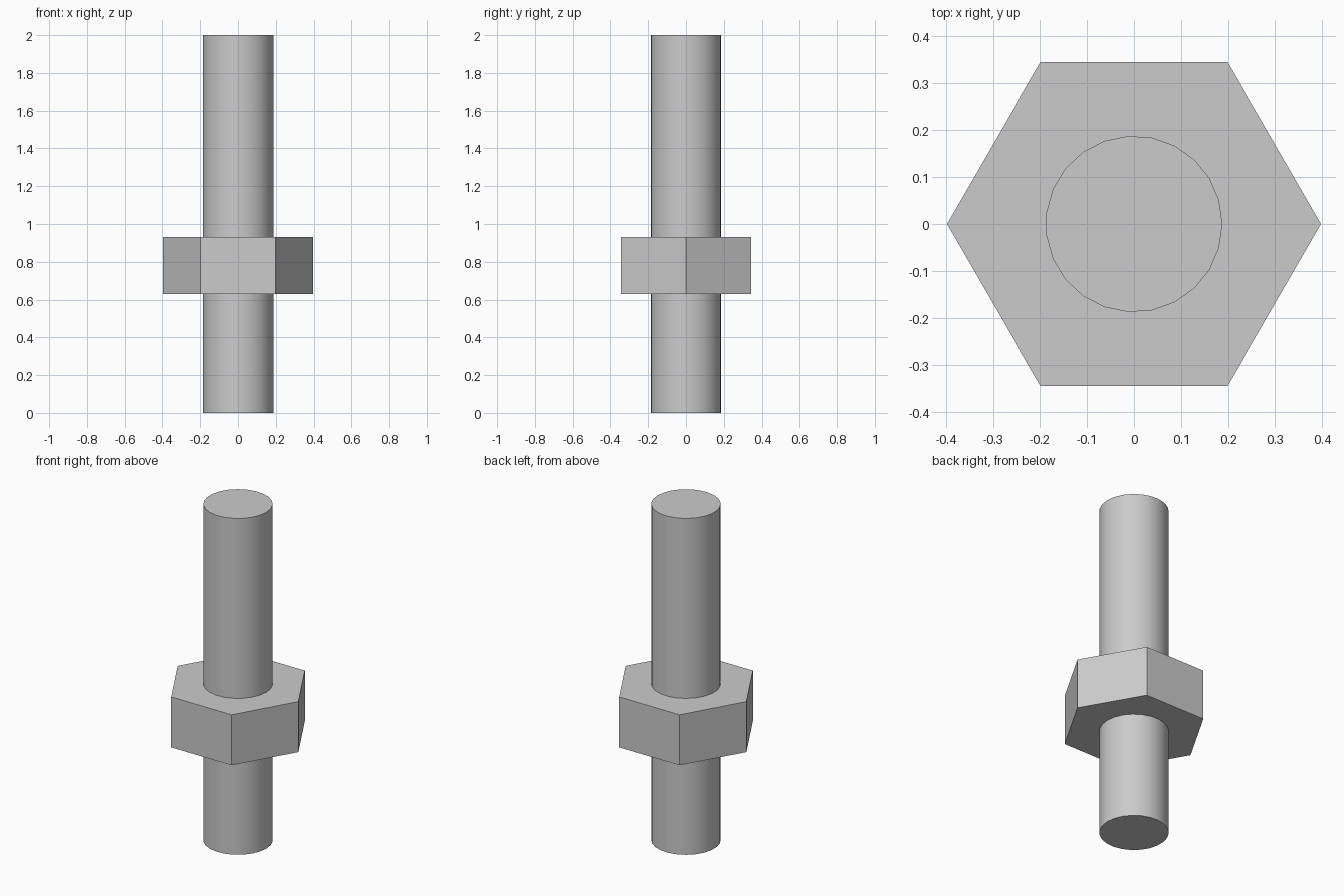
import bpy

cube = bpy.data.objects.get("Cube")
if cube:
    bpy.data.objects.remove(cube, do_unlink=True)

# Plain grey metal
steel = bpy.data.materials.new("grey_steel")
steel.use_nodes = True
colour = (0.6, 0.6, 0.6, 1.0)
steel.diffuse_color = colour
steel.node_tree.nodes["Principled BSDF"].inputs["Base Color"].default_value = colour


def prism(name, sides, radius, bottom, top, first_corner):
    """Upright prism whose first corner points along the given angle."""
    bpy.ops.mesh.primitive_cylinder_add(
        vertices=sides, radius=radius, depth=top - bottom,
        location=(0, 0, (bottom + top) / 2), rotation=(0, 0, first_corner))
    part = bpy.context.object
    part.name = name
    part.data.materials.append(steel)
    return part


# The cylinder primitive starts at +y, so a quarter turn puts a corner on +x
QUARTER = -1.5707963

# Round rod, smooth around its side with sharp end rims
prism("rod", 23, 0.187, 0.0, 2.0, QUARTER)
bpy.ops.object.shade_smooth_by_angle()

# Flat-sided hexagonal nut around the rod
prism("hex_nut", 6, 0.397, 0.63, 0.93, QUARTER)
